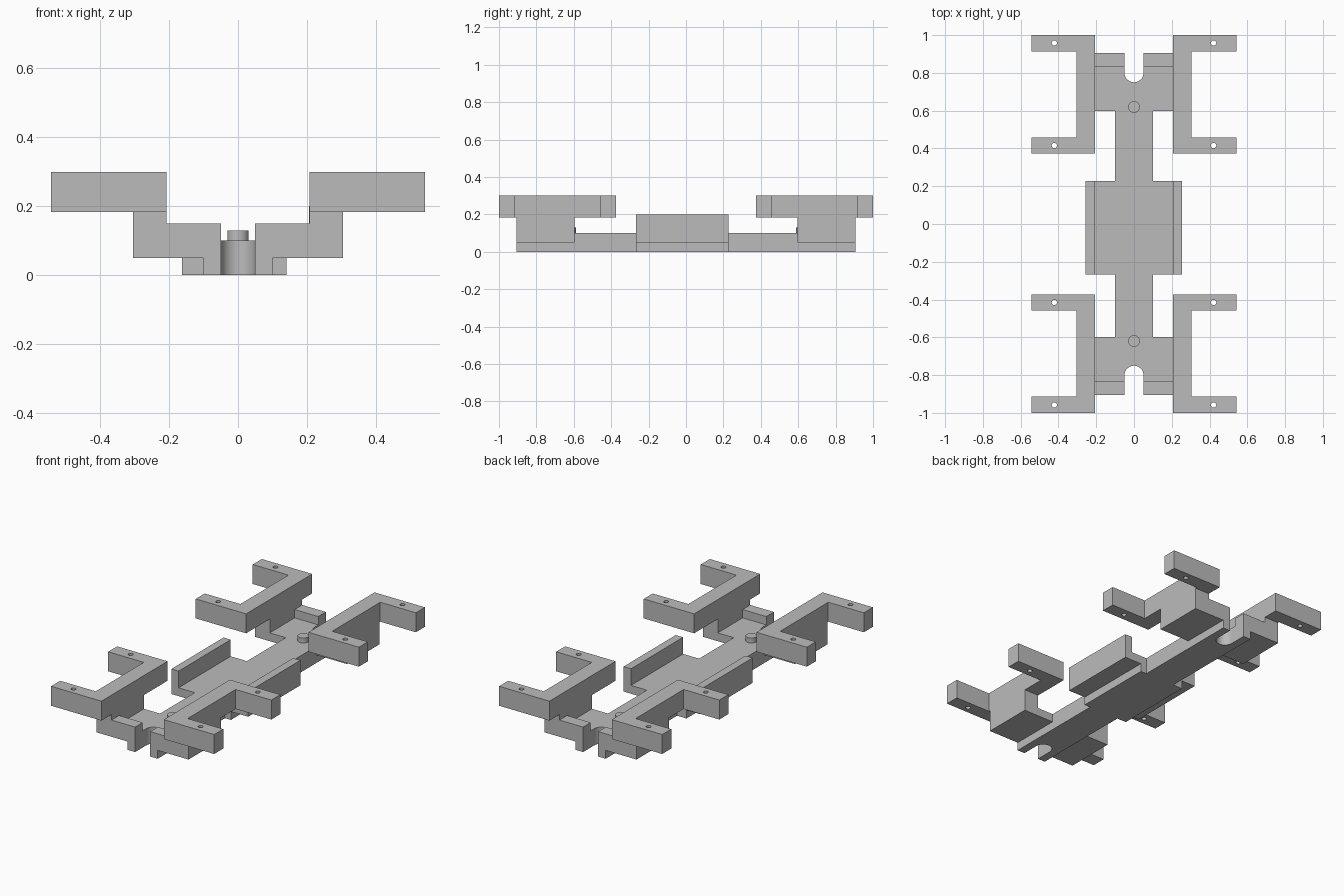
import bpy, bmesh, math

cube = bpy.data.objects.get("Cube")
if cube:
    bpy.data.objects.remove(cube, do_unlink=True)

grey = bpy.data.materials.new("plain grey")
grey.use_nodes = True
grey.diffuse_color = (0.5, 0.5, 0.5, 1)
grey.node_tree.nodes["Principled BSDF"].inputs["Base Color"].default_value = (0.5, 0.5, 0.5, 1)


def prism(name, outline, z0, z1):
    """Extrude a flat outline from z0 up to z1."""
    bm = bmesh.new()
    base = bm.faces.new([bm.verts.new((x, y, z0)) for x, y in outline])
    top = bmesh.ops.extrude_face_region(bm, geom=[base])["geom"]
    moved = [v for v in top if isinstance(v, bmesh.types.BMVert)]
    bmesh.ops.translate(bm, verts=moved, vec=(0, 0, z1 - z0))
    bmesh.ops.recalc_face_normals(bm, faces=bm.faces)
    mesh = bpy.data.meshes.new(name)
    bm.to_mesh(mesh)
    bm.free()
    mesh.materials.append(grey)
    obj = bpy.data.objects.new(name, mesh)
    bpy.context.collection.objects.link(obj)
    return obj


def box(name, x0, x1, y0, y1, z0, z1):
    return prism(name, [(x0, y0), (x1, y0), (x1, y1), (x0, y1)], z0, z1)


def circle(x, y, r, n):
    return [(x + r * math.cos(2 * math.pi * i / n), y + r * math.sin(2 * math.pi * i / n))
            for i in range(n)]


def smooth(obj):
    bpy.ops.object.select_all(action="DESELECT")
    bpy.context.view_layer.objects.active = obj
    obj.select_set(True)
    bpy.ops.object.shade_smooth_by_angle(angle=math.radians(30))


END, SLOT_R, SLOT_Y = 0.905, 0.05, 0.80
MID_FRONT, MID_BACK = -0.267, 0.228


def slot(sign):
    """Round-bottomed notch, running left to right at the back, right to left at the front."""
    arc = [(math.cos(a), math.sin(a)) for a in (math.pi * i / 16 for i in range(17))]
    pts = [(SLOT_R * c, SLOT_Y - SLOT_R * s) for c, s in arc]
    pts = [(SLOT_R, END)] + pts + [(-SLOT_R, END)]
    return [(x * sign, y * sign) for x, y in pts]


def chassis(name, end_half, mid_left, mid_right, z0, z1):
    """Spine with wider middle and ends; mid_left is on -x."""
    inner = 0.597
    right = [(end_half, -END), (end_half, -inner), (0.1, -inner), (0.1, MID_FRONT),
             (mid_right, MID_FRONT), (mid_right, MID_BACK), (0.1, MID_BACK),
             (0.1, inner), (end_half, inner), (end_half, END)]
    left = [(-x if abs(x) != mid_right else -mid_left, y) for x, y in reversed(right)]
    outline = right + slot(1) + left + slot(-1)
    clean = [p for i, p in enumerate(outline) if p != outline[i - 1]]
    smooth(prism(name, clean, z0, z1))


# Two-layer base
chassis("lower_spine", 0.1, 0.163, 0.14, 0, 0.05)
chassis("upper_deck", 0.305, 0.256, 0.255, 0.05, 0.1)

# Raised rails along the middle tray
box("right_tray_wall", -0.256, -0.208, MID_FRONT, MID_BACK, 0.1, 0.2)
box("left_tray_wall", 0.206, 0.255, MID_FRONT, MID_BACK, 0.1, 0.2)

for end, sy in (("front", -1), ("back", 1)):
    # Pivot pin
    smooth(prism(end + "_pin", circle(0, sy * 0.62, 0.031, 32), 0.1, 0.13))
    for side, sx in (("left", 1), ("right", -1)):
        label = end + "_" + side

        def span(a, b, s):
            return sorted((a * s, b * s))

        # End lip and upright carrying the bracket
        box(label + "_lip", *span(0.05, 0.207, sx), *span(0.833, END, sy), 0.1, 0.15)
        box(label + "_upright", *span(0.207, 0.305, sx), *span(0.597, END, sy), 0.1, 0.183)

        # U-shaped bracket opening outward
        outline = [(0.207, 0.373), (0.542, 0.373), (0.542, 0.458), (0.305, 0.458),
                   (0.305, 0.914), (0.542, 0.914), (0.542, 1.0), (0.207, 1.0)]
        bracket = prism(label + "_bracket", [(x * sx, y * sy) for x, y in outline], 0.183, 0.3)

        # Screw holes through both arms
        for y in (0.415, 0.958):
            cutter = prism("hole_cutter", circle(0.422 * sx, y * sy, 0.014, 16), 0.1, 0.4)
            cutter.hide_render = True
            mod = bracket.modifiers.new("hole", "BOOLEAN")
            mod.operation, mod.solver, mod.object = "DIFFERENCE", "EXACT", cutter
            bpy.context.view_layer.objects.active = bracket
            bpy.ops.object.modifier_apply(modifier=mod.name)
            bpy.data.objects.remove(cutter, do_unlink=True)
        smooth(bracket)
